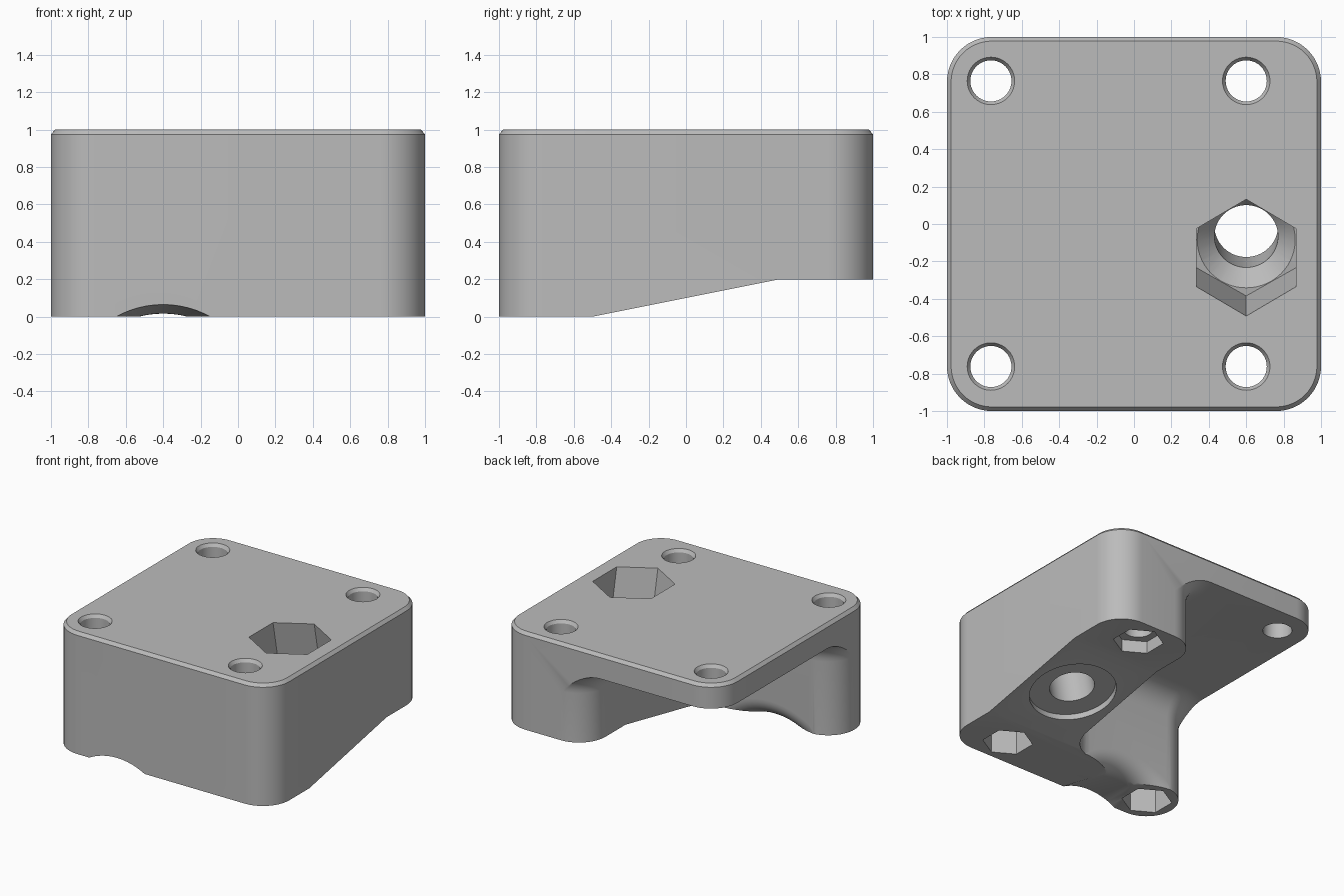
import bpy, bmesh, math
from mathutils import Matrix, Vector

if "Cube" in bpy.data.objects:
    bpy.data.objects.remove(bpy.data.objects["Cube"])

grey = bpy.data.materials.new("plain_grey")
grey.diffuse_color = (0.5, 0.5, 0.5, 1)
grey.use_nodes = True
grey.node_tree.nodes["Principled BSDF"].inputs["Base Color"].default_value = grey.diffuse_color


def loft(name, rings, matrix=Matrix()):
    """Closed solid through matching rings of points."""
    bm = bmesh.new()
    loops = [[bm.verts.new(matrix @ Vector(p)) for p in ring] for ring in rings]
    n = len(loops[0])
    for a, b in zip(loops, loops[1:]):
        for i in range(n):
            j = (i + 1) % n
            bm.faces.new((a[i], a[j], b[j], b[i]))
    bm.faces.new(loops[0][::-1])
    bm.faces.new(loops[-1])
    bmesh.ops.recalc_face_normals(bm, faces=bm.faces)
    mesh = bpy.data.meshes.new(name)
    bm.to_mesh(mesh)
    bm.free()
    ob = bpy.data.objects.new(name, mesh)
    bpy.context.collection.objects.link(ob)
    return ob


def arc(cx, cy, r, a0, a1, steps=14):
    angles = [math.radians(a0 + (a1 - a0) * i / steps) for i in range(steps + 1)]
    return [(cx + r * math.cos(a), cy + r * math.sin(a)) for a in angles]


def lathe(name, profile, n, matrix):
    """Solid of revolution about local z from (radius, height) pairs."""
    ring = arc(0, 0, 1, 90, 450 - 360 / n, n - 1)
    return loft(name, [[(r * x, r * y, z) for x, y in ring] for r, z in profile], matrix)


def block_ring(inset, z):
    c, r = 0.76, 0.24 - inset
    pts = []
    for i, (sx, sy) in enumerate([(1, 1), (-1, 1), (-1, -1), (1, -1)]):
        pts += arc(sx * c, sy * c, r, 90 * i, 90 * i + 90)
    return [(x, y, z) for x, y in pts]


# Rounded block with a chamfered top edge
block = loft("mounting_block", [block_ring(0, 0), block_ring(0, 0.975), block_ring(0.022, 1)])
block.data.materials.append(grey)
cutters = []


# Open corner pocket under the top plate, filleted into the plate
def pocket_ring(d, z):
    pts = [(0.44, 1.6)]
    pts += arc(0.44, 0.76, 0.24 + d, 90, 180)
    pts += arc(0.0, -0.32, 0.2 - d, 0, -90)
    pts += arc(-0.76, -0.76, 0.24 + d, 90, 180)
    pts += [(-1.6, -0.76), (-1.6, 1.6)]
    return [(x, y, z) for x, y in pts]


fil = 0.195
rings = [pocket_ring(0, -0.3)]
for i in range(11):
    a = math.radians(9 * i)
    rings.append(pocket_ring(fil * (1 - math.cos(a)), 0.8 - fil + fil * math.sin(a)))
cutters.append(loft("pocket_cutter", rings))

# Sloped underside
side = [(-0.5, 0), (0.5, 0.2), (1.5, 0.2), (1.5, -0.5), (-0.5, -0.5)]
cutters.append(loft("slope_cutter", [[(x, y, z) for y, z in side] for x in (-1.5, 1.5)]))

# Flared round channel through the front wall
flare = 0.17
stations = [(-1.1, 0.52)]
for i in range(11):
    a = math.radians(9 * i)
    stations.append((-0.52 - flare + flare * math.sin(a), 0.52 + flare * (1 - math.cos(a))))
stations.append((-0.512, 0.52 + flare))
rings = []
for y, r in stations:
    cz = -0.455 - 0.15 * (y + 1)
    rings.append([(x, y, z) for x, z in arc(-0.4, cz, r, 0, 355, 71)])
cutters.append(loft("channel_cutter", rings))

# Corner bolt holes with chamfered rims, nut pockets below the thick parts
for x in (-0.765, 0.6):
    for y in (-0.762, 0.765):
        at = Matrix.Translation((x, y, 0))
        rim = [(0.11, -0.2), (0.11, 0.975), (0.127, 1.0), (0.127, 1.1)]
        cutters.append(lathe("bolt_cutter", rim, 40, at))
        if x > 0 or y < 0:
            cutters.append(lathe("nut_cutter", [(0.19, -0.2), (0.19, 0.3)], 6, at))

# Tilted spindle hole: shallow recess, bore, cone and hexagonal pocket
tilt = Matrix.Translation((0.6, 0, 0.1)) @ Matrix.Rotation(math.atan(0.2), 4, 'X')
bore = [(0.33, -0.4), (0.33, 0.05), (0.17, 0.05), (0.17, 0.335), (0.262, 0.43), (0.262, 0.46)]
cutters.append(lathe("bore_cutter", bore, 56, tilt))
cutters.append(lathe("hex_cutter", [(0.306, 0.43), (0.306, 1.4)], 6, tilt))

# Cut everything out of the block
bpy.context.view_layer.objects.active = block
block.select_set(True)
for cutter in cutters:
    mod = block.modifiers.new("cut", 'BOOLEAN')
    mod.operation = 'DIFFERENCE'
    mod.solver = 'EXACT'
    mod.object = cutter
    bpy.ops.object.modifier_apply(modifier=mod.name)
for cutter in cutters:
    bpy.data.objects.remove(cutter)

bpy.ops.object.shade_smooth_by_angle(angle=math.radians(30))
